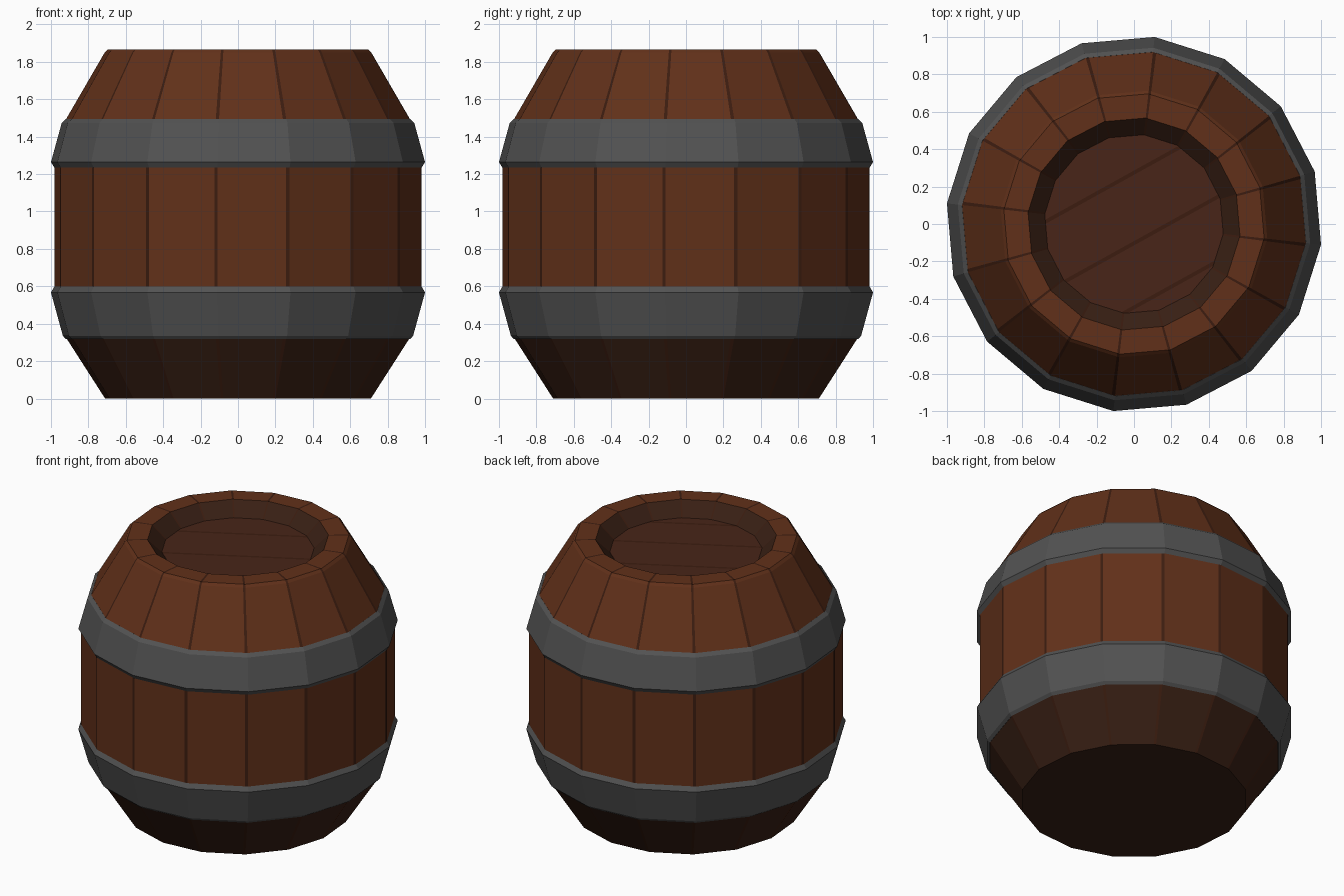
import bpy
import bmesh
from math import sin, cos, radians
from mathutils import Vector

if "Cube" in bpy.data.objects:
    bpy.data.objects.remove(bpy.data.objects["Cube"])

SIDES = 16
TURN = -6.3  # the staves are turned slightly off the axes


def material(name, rgb):
    m = bpy.data.materials.new(name)
    m.diffuse_color = (*rgb, 1)
    m.use_nodes = True
    m.node_tree.nodes["Principled BSDF"].inputs["Base Color"].default_value = m.diffuse_color
    return m


WOOD = material("wood", (0.12, 0.030, 0.010))
DARK_WOOD = material("dark_wood", (0.040, 0.014, 0.007))
LID_WOOD = material("lid_wood", (0.065, 0.018, 0.009))
SEAM = material("seam", (0.045, 0.012, 0.005))
IRON = material("iron", (0.085, 0.085, 0.085))


def ring(r, z, seam=0.0):
    """16-sided ring; with seam, each side gets an extra point just before its end."""
    corners = [Vector((r * cos(radians(TURN + 360 / SIDES * i)),
                       r * sin(radians(TURN + 360 / SIDES * i)), z)) for i in range(SIDES)]
    if not seam:
        return corners
    pts = []
    for i, c in enumerate(corners):
        pts += [c, c.lerp(corners[(i + 1) % SIDES], 1 - seam)]
    return pts


def finish(name, bm, mats):
    me = bpy.data.meshes.new(name)
    bm.to_mesh(me)
    bm.free()
    for m in mats:
        me.materials.append(m)
    ob = bpy.data.objects.new(name, me)
    bpy.context.collection.objects.link(ob)
    return ob


def lathe(name, profile, mats, seg_mats=None, seam=0.0, closed=False, cap_start=False):
    bm = bmesh.new()
    rings = [[bm.verts.new(p) for p in ring(r, z, seam)] for r, z in profile]
    n = len(rings[0])
    count = len(rings) if closed else len(rings) - 1
    for s in range(count):
        a, b = rings[s], rings[(s + 1) % len(rings)]
        for i in range(n):
            j = (i + 1) % n
            f = bm.faces.new((a[i], a[j], b[j], b[i]))
            if seam and i % 2:
                f.material_index = len(mats) - 1
            elif seg_mats:
                f.material_index = seg_mats[s]
    if cap_start:
        f = bm.faces.new(rings[0][::-1])
        f.material_index = 1
    return finish(name, bm, mats)


# Staves: outer belly, top rim and the wall of the recess
lathe("barrel_staves",
      [(0.715, 0), (0.928, 0.33), (0.988, 0.58), (0.988, 1.25), (0.930, 1.485),
       (0.717, 1.85), (0.700, 1.867), (0.57, 1.867), (0.48, 1.78)],
      [WOOD, DARK_WOOD, SEAM], seg_mats=[1, 0, 0, 0, 0, 0, 0, 1],
      seam=0.05, cap_start=True)

# Iron hoops
lathe("upper_hoop", [(0.96, 1.24), (0.988, 1.235), (1.006, 1.264), (0.948, 1.474),
                     (0.925, 1.495), (0.90, 1.48)], [IRON], closed=True)
lathe("lower_hoop", [(0.90, 0.34), (0.925, 0.317), (0.942, 0.335), (1.006, 0.567),
                     (0.988, 0.598), (0.96, 0.59)], [IRON], closed=True)

# Lid planks sunk into the top, parted by dark seams
bm = bmesh.new()
bm.faces.new([bm.verts.new(p) for p in ring(0.48, 1.78)])
across = Vector((-sin(radians(29)), cos(radians(29)), 0))
seams = (0.24, -0.09, -0.39)
for d in seams:
    for e in (-0.01, 0.01):
        bmesh.ops.bisect_plane(bm, geom=bm.verts[:] + bm.edges[:] + bm.faces[:],
                               plane_co=across * (d + e), plane_no=across)
for f in bm.faces:
    mid = f.calc_center_median().dot(across)
    f.material_index = int(any(abs(mid - d) < 0.01 for d in seams))
finish("lid", bm, [LID_WOOD, SEAM])
